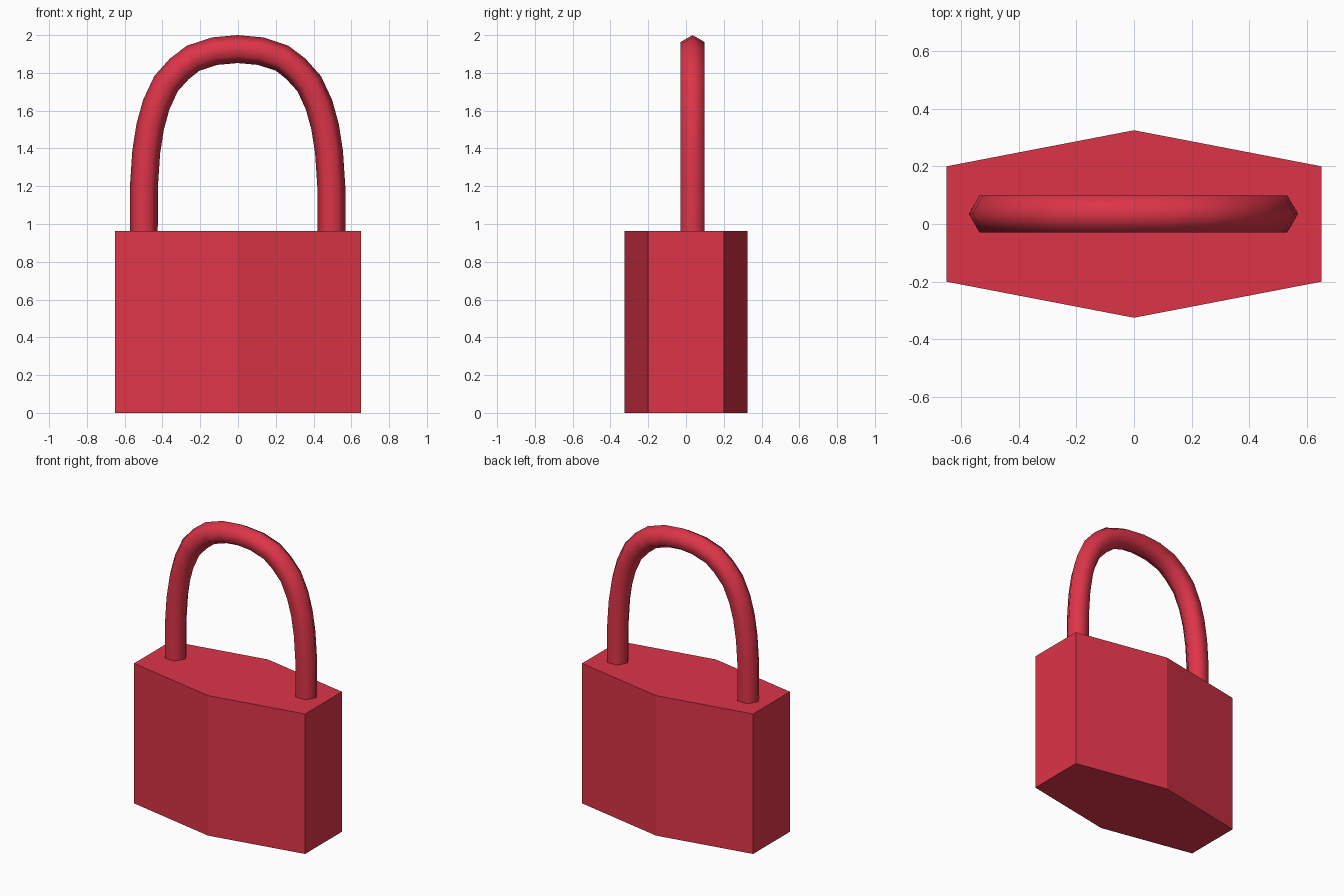
import bpy, bmesh, math
from mathutils import Vector

if "Cube" in bpy.data.objects:
    bpy.data.objects.remove(bpy.data.objects["Cube"])

red = bpy.data.materials.new("red")
red.diffuse_color = (0.72, 0.035, 0.065, 1)
red.use_nodes = True
red.node_tree.nodes["Principled BSDF"].inputs["Base Color"].default_value = red.diffuse_color


def finish(name, bm):
    bmesh.ops.recalc_face_normals(bm, faces=bm.faces)
    mesh = bpy.data.meshes.new(name)
    bm.to_mesh(mesh)
    bm.free()
    mesh.materials.append(red)
    obj = bpy.data.objects.new(name, mesh)
    bpy.context.collection.objects.link(obj)
    return obj


# Lock body: six-sided outline extruded upward
outline = [(-0.65, -0.2), (0, -0.325), (0.65, -0.2),
           (0.65, 0.2), (0, 0.325), (-0.65, 0.2)]
bm = bmesh.new()
base = bm.faces.new([bm.verts.new((x, y, 0)) for x, y in outline])
top = bmesh.ops.extrude_face_region(bm, geom=[base], use_keep_orig=True)["geom"]
bmesh.ops.translate(bm, vec=(0, 0, 0.962),
                    verts=[v for v in top if isinstance(v, bmesh.types.BMVert)])
finish("lock_body", bm)

# Shackle: hexagonal section swept along a mirrored arch
half = [(0.497, 0.95), (0.496, 1.2), (0.484, 1.38), (0.463, 1.515),
        (0.431, 1.631), (0.379, 1.743), (0.309, 1.821), (0.235, 1.878),
        (0.122, 1.915)]
path = half + [(0, 1.926)] + [(-x, z) for x, z in reversed(half)]
path = [Vector((x - 0.002, 0.035, z)) for x, z in path]
RADIUS, SIDES = 0.074, 6
bm = bmesh.new()
rings = []
for i, p in enumerate(path):
    tangent = (path[min(i + 1, len(path) - 1)] - path[max(i - 1, 0)]).normalized()
    if i in (0, len(path) - 1):
        tangent = Vector((0, 0, 1 if i == 0 else -1))
    side = Vector((0, 1, 0))
    out = tangent.cross(side)
    angles = [2 * math.pi * k / SIDES for k in range(SIDES)]
    rings.append([bm.verts.new(p + RADIUS * (math.cos(a) * out + math.sin(a) * side))
                  for a in angles])
for a, b in zip(rings, rings[1:]):
    for k in range(SIDES):
        n = (k + 1) % SIDES
        bm.faces.new((a[k], a[n], b[n], b[k])).smooth = True
for end in (rings[0], rings[-1]):
    bm.faces.new(end)
finish("shackle", bm)
